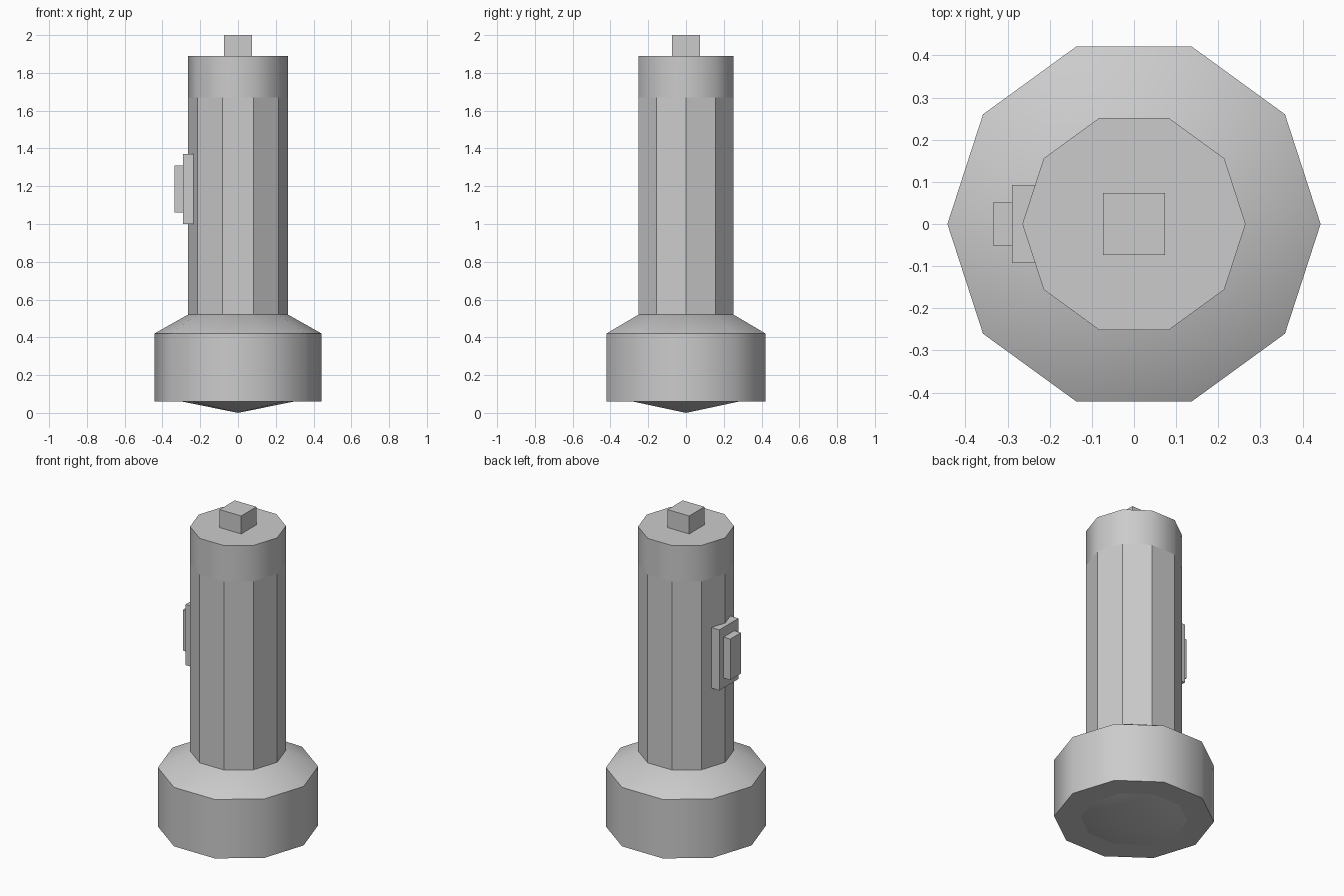
import bpy, bmesh, math

if "Cube" in bpy.data.objects:
    bpy.data.objects.remove(bpy.data.objects["Cube"])

SIDES = 10


def finish(name, bm, smooth=False):
    bmesh.ops.recalc_face_normals(bm, faces=bm.faces)
    mesh = bpy.data.meshes.new(name)
    bm.to_mesh(mesh)
    bm.free()
    ob = bpy.data.objects.new(name, mesh)
    bpy.context.collection.objects.link(ob)
    if smooth:
        bpy.ops.object.select_all(action='DESELECT')
        ob.select_set(True)
        bpy.context.view_layer.objects.active = ob
        bpy.ops.object.shade_smooth_by_angle(angle=math.radians(40))
    return ob


def lathe(name, profile, smooth=False):
    """Closed ten-sided turned part from (radius, z) points, bottom to top."""
    bm = bmesh.new()
    rings = []
    for r, z in profile:
        if r == 0:
            rings.append([bm.verts.new((0, 0, z))] * SIDES)
        else:
            rings.append([bm.verts.new((r * math.cos(math.tau * i / SIDES),
                                        r * math.sin(math.tau * i / SIDES), z))
                          for i in range(SIDES)])
    for a, b in zip(rings, rings[1:]):
        for i in range(SIDES):
            j = (i + 1) % SIDES
            bm.faces.new(list(dict.fromkeys((a[i], a[j], b[j], b[i]))))
    for ring, (r, z) in ((rings[0], profile[0]), (rings[-1], profile[-1])):
        if r > 0:
            bm.faces.new(ring)
    return finish(name, bm, smooth)


def box(name, x, y, z):
    """Block from (min, max) ranges on each axis."""
    bm = bmesh.new()
    bmesh.ops.create_cube(bm, size=1)
    for v in bm.verts:
        v.co = [r[0] if c < 0 else r[1] for c, r in zip(v.co, (x, y, z))]
    return finish(name, bm)


# Lamp head with sloped shoulder, and the shallow pointed lens under it
lathe("lamp_head", [(0.443, 0.06), (0.443, 0.42), (0.265, 0.52)], smooth=True)
lathe("lens", [(0, 0.0), (0.295, 0.06)], smooth=True)

# Faceted handle and smooth end cap
lathe("handle", [(0.265, 0.52), (0.265, 1.67)])
lathe("end_cap", [(0.265, 1.67), (0.265, 1.89)], smooth=True)
box("end_knob", (-0.073, 0.073), (-0.073, 0.073), (1.89, 2.0))

# Switch on the left side
box("switch_plate", (-0.29, -0.235), (-0.092, 0.092), (1.0, 1.37))
box("switch_button", (-0.335, -0.29), (-0.051, 0.051), (1.06, 1.31))
